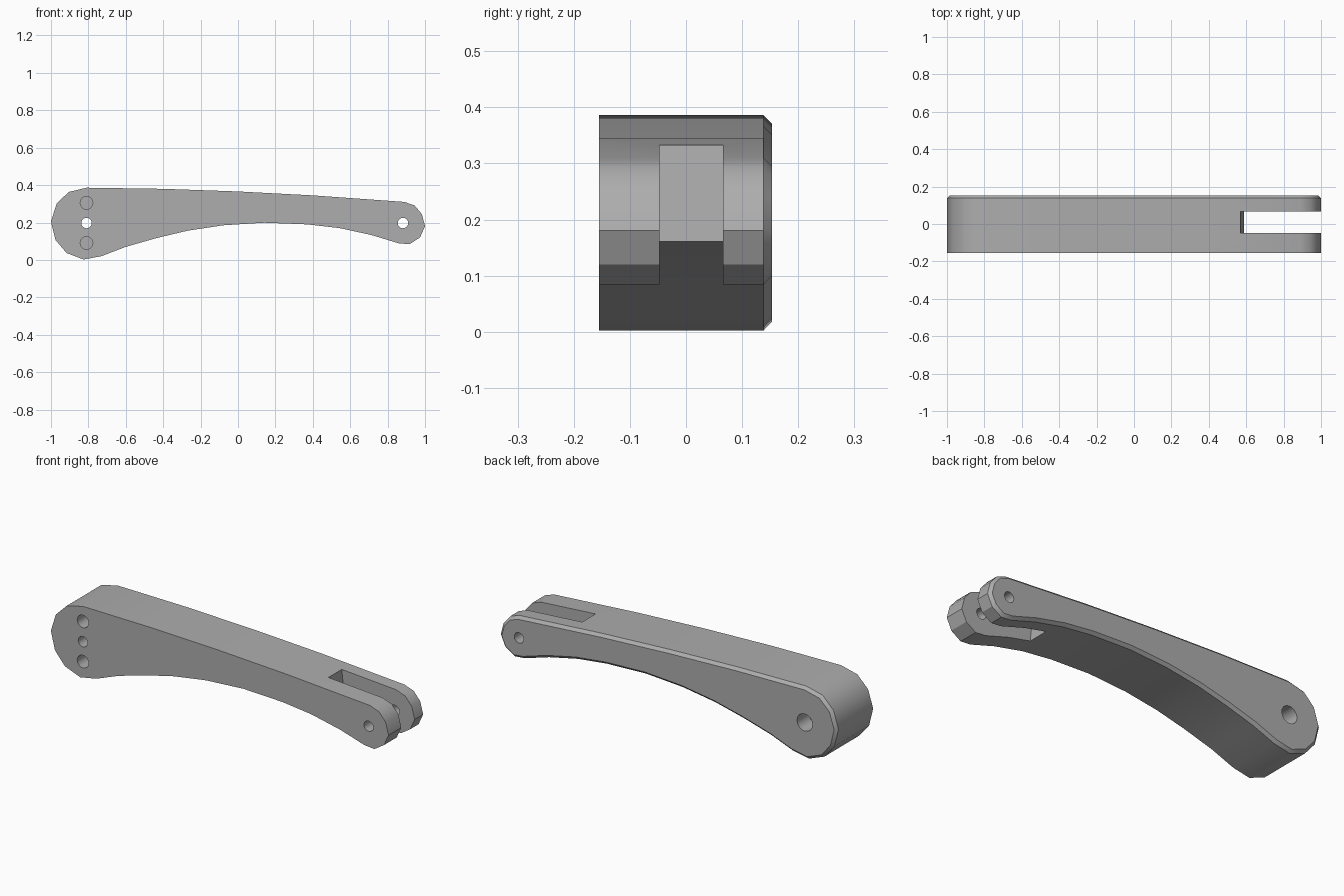
import bpy, bmesh, math
from mathutils import Matrix, Vector

if "Cube" in bpy.data.objects:
    bpy.data.objects.remove(bpy.data.objects["Cube"])

FRONT, BACK, CHAMFER = -0.155, 0.153, 0.015

grey = bpy.data.materials.new("plain grey")
grey.use_nodes = True
grey.diffuse_color = (0.42, 0.42, 0.42, 1)
grey.node_tree.nodes["Principled BSDF"].inputs["Base Color"].default_value = grey.diffuse_color


def finish(name, bm):
    bmesh.ops.recalc_face_normals(bm, faces=bm.faces)
    mesh = bpy.data.meshes.new(name)
    bm.to_mesh(mesh)
    bm.free()
    mesh.materials.append(grey)
    obj = bpy.data.objects.new(name, mesh)
    bpy.context.collection.objects.link(obj)
    return obj


def prism(outline, y0, y1):
    """Extrude an x-z outline along y."""
    bm = bmesh.new()
    face = bm.faces.new([bm.verts.new((x, y0, z)) for x, z in outline])
    moved = bmesh.ops.extrude_face_region(bm, geom=[face])["geom"]
    bmesh.ops.translate(bm, vec=Vector((0, y1 - y0, 0)),
                        verts=[g for g in moved if isinstance(g, bmesh.types.BMVert)])
    return bm


def cut(target, cutter):
    cutter.hide_render = True
    mod = target.modifiers.new(cutter.name, 'BOOLEAN')
    mod.operation, mod.solver, mod.object = 'DIFFERENCE', 'EXACT', cutter
    bpy.context.view_layer.objects.active = target
    bpy.ops.object.modifier_apply(modifier=mod.name)
    bpy.data.objects.remove(cutter)


def drill(target, x, z, radius, y0, y1):
    bm = bmesh.new()
    place = Matrix.Translation((x, (y0 + y1) / 2, z)) @ Matrix.Rotation(math.pi / 2, 4, 'X')
    bmesh.ops.create_cone(bm, cap_ends=True, segments=16, radius1=radius,
                          radius2=radius, depth=y1 - y0, matrix=place)
    cut(target, finish("drill", bm))


# Arm body: big rounded end, arched underside, small rounded end
left_end = [(-0.826, 0.002), (-0.917, 0.037), (-0.976, 0.107), (-1, 0.205),
            (-0.97, 0.3), (-0.906, 0.363), (-0.81, 0.386)]
top = [(-0.4, 0.38), (0, 0.366), (0.4, 0.345)]
right_end = [(0.89, 0.31), (0.944, 0.291), (0.983, 0.245), (1, 0.18),
             (0.973, 0.12), (0.917, 0.084), (0.858, 0.089)]
arch = [(0.714, 0.133), (0.543, 0.17), (0.37, 0.19), (0.14, 0.199), (-0.08, 0.185),
        (-0.27, 0.156), (-0.435, 0.117), (-0.6, 0.07), (-0.73, 0.02)]
bm = prism(left_end + top + right_end + arch, FRONT, BACK)

# Chamfer around the back rim
rim = [e for e in bm.edges if all(v.co.y > BACK - 0.001 for v in e.verts)]
bmesh.ops.recalc_face_normals(bm, faces=bm.faces)
bmesh.ops.bevel(bm, geom=rim, offset=CHAMFER, offset_type='OFFSET', segments=1, affect='EDGES')
arm = finish("lever_arm", bm)

# Fork slot with a slightly leaning end wall
slot = [(0.55, 0.5), (1.1, 0.5), (1.1, 0), (0.605, 0)]
cut(arm, finish("slot", prism(slot, -0.047, 0.066)))

# Pin holes, counterbore and two blind holes
for x in (-0.81, 0.882):
    drill(arm, x, 0.197, 0.028, FRONT - 0.05, BACK + 0.05)
drill(arm, -0.81, 0.197, 0.046, BACK - 0.1, BACK + 0.05)
for z in (0.09, 0.305):
    drill(arm, -0.81, z, 0.034, FRONT - 0.05, FRONT + 0.1)

bpy.ops.object.select_all(action='DESELECT')
arm.select_set(True)
bpy.context.view_layer.objects.active = arm
bpy.ops.object.shade_smooth_by_angle(angle=math.radians(31.5))
